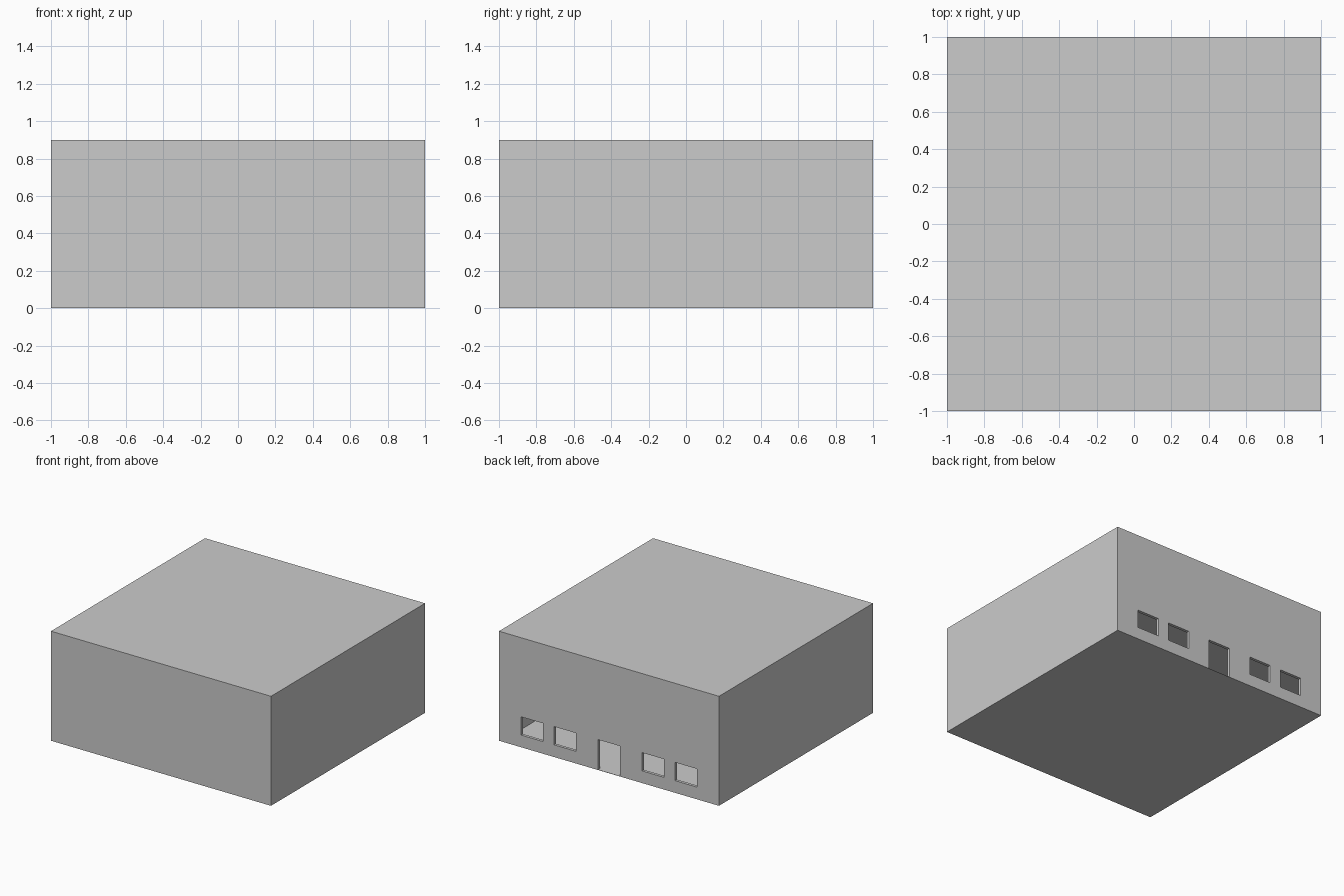
import bpy

if "Cube" in bpy.data.objects:
    bpy.data.objects.remove(bpy.data.objects["Cube"])

T = 0.024      # wall thickness
H = 0.9        # building height


def box(name, x, y, z):
    """Box spanning the given (min, max) ranges."""
    bpy.ops.mesh.primitive_cube_add(size=1)
    ob = bpy.context.object
    ob.name = name
    for v in ob.data.vertices:
        for i, (lo, hi) in enumerate((x, y, z)):
            v.co[i] = lo + (v.co[i] + 0.5) * (hi - lo)
    return ob


def cut(target, name, x, y, z):
    """Cut a box-shaped opening out of the target."""
    cutter = box(name, x, y, z)
    cutter.hide_render = True
    cutter.display_type = 'WIRE'
    mod = target.modifiers.new(name, 'BOOLEAN')
    mod.operation = 'DIFFERENCE'
    mod.solver = 'EXACT'
    mod.object = cutter
    bpy.context.view_layer.objects.active = target
    bpy.ops.object.modifier_apply(modifier=mod.name)
    bpy.data.objects.remove(cutter)


# outer shell, hollowed into a tall upper space and a low ground-floor room
shell = box("building_shell", (-1, 1), (-1, 1), (0, H))
inside = (-1 + T, 1 - T)
cut(shell, "ground_room", inside, inside, (0.002, 0.28))
cut(shell, "upper_room", inside, inside, (0.30, H - T))

# back wall openings: a central door and two windows on each side
through = (1 - 2 * T, 1.1)
cut(shell, "door_opening", (-0.1, 0.1), through, (0.002, 0.25))
for side in (-1, 1):
    for centre in (0.4, 0.7):
        c = side * centre
        cut(shell, "window_opening", (c - 0.1, c + 0.1), through, (0.1, 0.25))
